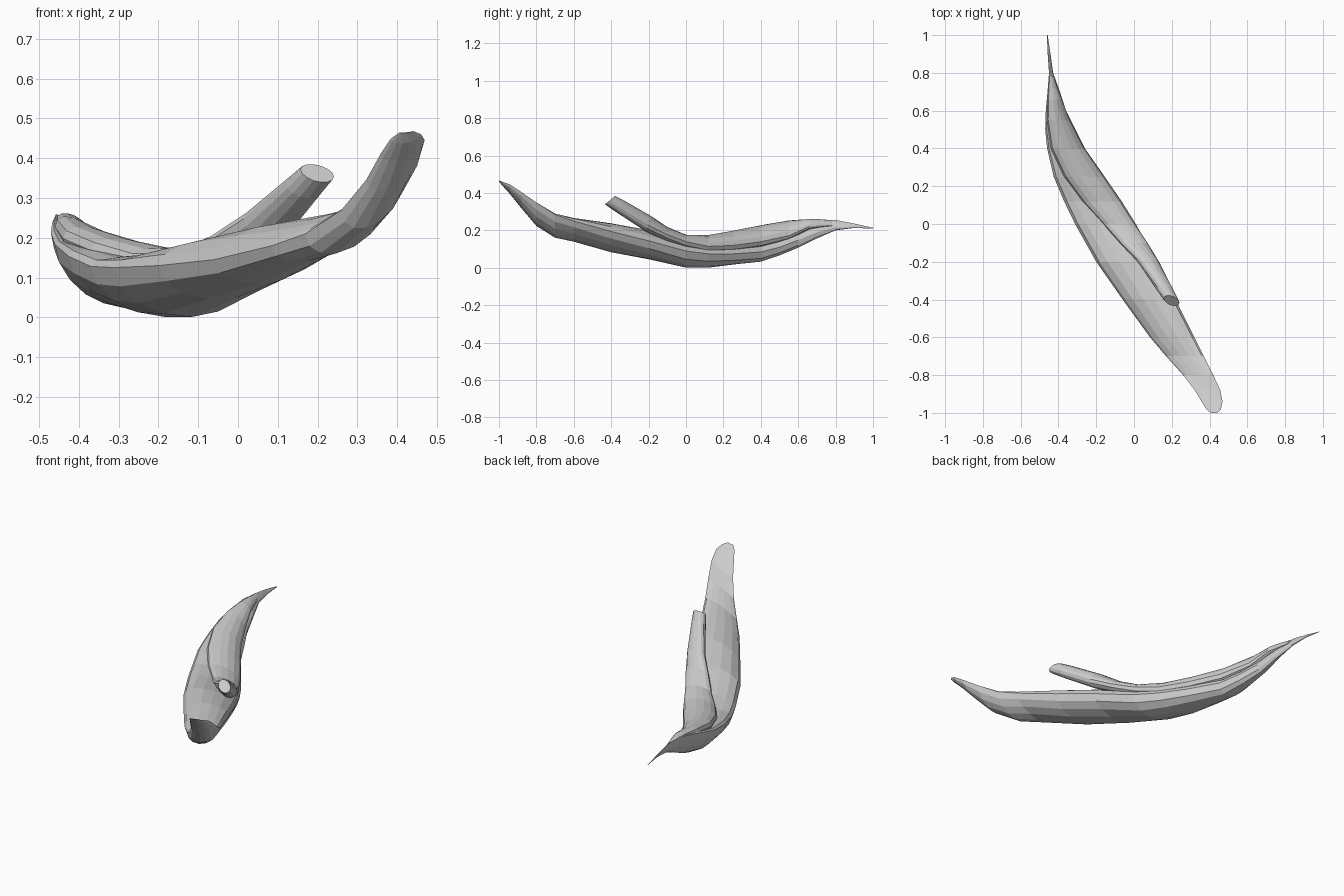
import bpy, bmesh, math
from mathutils import Vector

N = 7  # steps across each half of a section


def section(y, xl, zl, xr, zr, down, up, shear=0.0):
    """Lens between a left and right rim: bulges 'down' below, 'up' above."""
    pts = []
    a, b = Vector((xl, zl)), Vector((xr, zr))
    zc = (zl + zr) / 2
    for depth, flip in ((-down, False), (up, True)):
        for i in range(N):
            ang = math.pi * i / N
            t = (1 - math.cos(ang)) / 2
            if flip:
                t = 1 - t
            p = a.lerp(b, t)
            z = p.y + depth * math.sin(ang)
            pts.append((p.x, y + shear * (z - zc), z))
    return pts


def loft(name, rows):
    bm = bmesh.new()
    rings = [[bm.verts.new(p) for p in section(*r)] for r in rows]
    n = 2 * N
    for r0, r1 in zip(rings, rings[1:]):
        for i in range(n):
            bm.faces.new((r0[i], r0[(i + 1) % n], r1[(i + 1) % n], r1[i]))
    bm.faces.new(rings[0])
    bm.faces.new(rings[-1][::-1])
    bmesh.ops.recalc_face_normals(bm, faces=bm.faces)
    me = bpy.data.meshes.new(name)
    bm.to_mesh(me)
    bm.free()
    ob = bpy.data.objects.new(name, me)
    bpy.context.collection.objects.link(ob)
    return ob


# Long lower strip, from the raised front tip to the thin twisted tail
loft("lower_strip", [
    (-1.00, .405, .464, .440, .468, .003, -.001),
    (-.98, .383, .448, .460, .460, .016, -.004),
    (-.94, .358, .410, .469, .445, .030, -.005),
    (-.88, .322, .345, .457, .405, .048, -.006),
    (-.80, .260, .270, .420, .350, .078, .005),
    (-.70, .170, .210, .370, .285, .080, .020),
    (-.60, .085, .180, .320, .250, .068, .038),
    (-.40, -.060, .145, .220, .195, .083, .064),
    (-.20, -.200, .130, .120, .145, .092, .064),
    (.00, -.312, .125, .010, .090, .105, .048),
    (.12, -.370, .128, -.065, .075, .097, .042),
    (.25, -.425, .153, -.155, .075, .090, .040),
    (.40, -.460, .183, -.260, .085, .090, .030),
    (.50, -.470, .212, -.310, .110, .080, .025),
    (.60, -.467, .238, -.360, .148, .073, .020),
    (.70, -.458, .258, -.392, .190, .058, .010),
    (.80, -.450, .255, -.428, .215, .028, .006),
    (.90, -.457, .236, -.442, .218, .010, .004),
    (1.00, -.461, .214, -.457, .210, .001, .001),
])

# Upper strip, broad where it lies on the lower one, narrowing to the cut free end
loft("upper_stalk", [
    (-.405, .157, .372, .241, .354, .022, .020, 1.2),
    (-.35, .120, .338, .212, .322, .030, .027, .8),
    (-.20, .015, .248, .135, .230, .042, .036, .4),
    (-.10, -.075, .190, .072, .178, .046, .034),
    (.00, -.165, .148, .005, .140, .048, .033),
    (.12, -.275, .142, -.070, .115, .050, .045),
    (.25, -.370, .168, -.158, .120, .055, .050),
    (.40, -.440, .198, -.262, .140, .055, .052),
    (.55, -.460, .228, -.340, .172, .040, .046),
    (.66, -.457, .245, -.382, .222, .025, .026),
    (.72, -.453, .250, -.405, .228, .020, .018),
    (.78, -.448, .250, -.424, .228, .010, .008),
])
